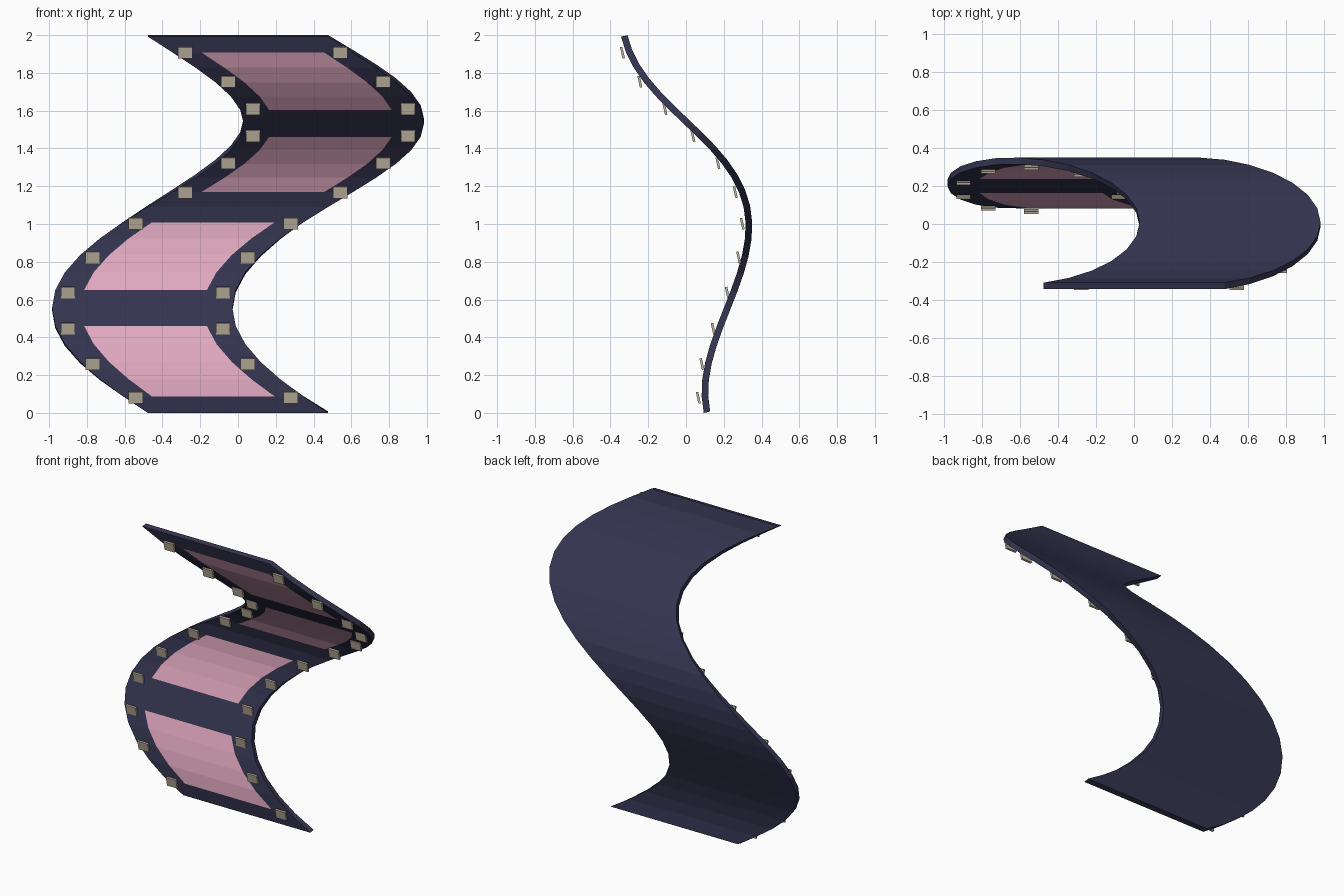
import bpy
import bmesh
from math import sin, cos, pi, radians
from mathutils import Matrix, Vector

cube = bpy.data.objects.get("Cube")
if cube:
    bpy.data.objects.remove(cube)

SWAY, DEPTH, LENGTH = 0.507, 0.22, 2.04    # size of the winding
WIDTH, THICK = 0.955, 0.035                # band section
WINDOW, HOLE_X = 0.325, 0.41               # half picture width, hole offset
STEPS = 24
TILT = Matrix.Translation((0, 0.107, 1.047)) @ Matrix.Rotation(radians(12.4), 4, "X")


def material(name, rgb):
    m = bpy.data.materials.new(name)
    m.use_nodes = True
    m.diffuse_color = (*rgb, 1)
    m.node_tree.nodes["Principled BSDF"].inputs["Base Color"].default_value = (*rgb, 1)
    return m


def finish(name, bm, mats):
    bmesh.ops.recalc_face_normals(bm, faces=bm.faces)
    bm.transform(TILT)
    mesh = bpy.data.meshes.new(name)
    bm.to_mesh(mesh)
    bm.free()
    for m in mats:
        mesh.materials.append(m)
    obj = bpy.data.objects.new(name, mesh)
    bpy.context.collection.objects.link(obj)
    return obj


def path(t):
    a = 2 * pi * t
    return Vector((-SWAY * sin(a), -DEPTH * cos(a), (t - 0.5) * LENGTH))


def path_normal(t):
    slope = DEPTH * 2 * pi * sin(2 * pi * t)
    return Vector((0, -LENGTH, slope)).normalized()


navy = material("dark navy film", (0.034, 0.034, 0.08))
pink = material("pink picture", (0.76, 0.40, 0.53))
cream = material("cream hole", (0.52, 0.46, 0.35))

# Winding film band: front and back sheets joined by edge walls
bm = bmesh.new()
columns = (-WIDTH / 2, -WINDOW, WINDOW, WIDTH / 2)
sheets = []
for side in (1, -1):
    sheets.append([[bm.verts.new(path(i / STEPS) + path_normal(i / STEPS) * side * THICK / 2
                                 + Vector((x, 0, 0))) for x in columns]
                   for i in range(STEPS + 1)])
front, back = sheets
for i in range(STEPS):
    for sheet in sheets:
        for c in range(3):
            face = bm.faces.new((sheet[i][c], sheet[i][c + 1],
                                 sheet[i + 1][c + 1], sheet[i + 1][c]))
            # Four pictures on the front, separated by dark bars
            if sheet is front and c == 1 and 1 <= i % 6 <= 4:
                face.material_index = 1
    for c in (0, 3):
        bm.faces.new((front[i][c], front[i + 1][c], back[i + 1][c], back[i][c]))
for i in (0, STEPS):
    for c in range(3):
        bm.faces.new((front[i][c], front[i][c + 1], back[i][c + 1], back[i][c]))
finish("film_band", bm, (navy, pink))

# Sprocket hole plates along both edges
for side, label in ((-1, "right"), (1, "left")):
    bm = bmesh.new()
    for i in range(12):
        spot = path((i + 0.5) / 12) + Vector((side * HOLE_X, -0.036, 0))
        bmesh.ops.create_cube(bm, size=1, matrix=Matrix.Translation(spot)
                              @ Matrix.Diagonal((0.076, 0.013, 0.062, 1)))
    finish("sprocket_holes_" + label, bm, (cream,))
